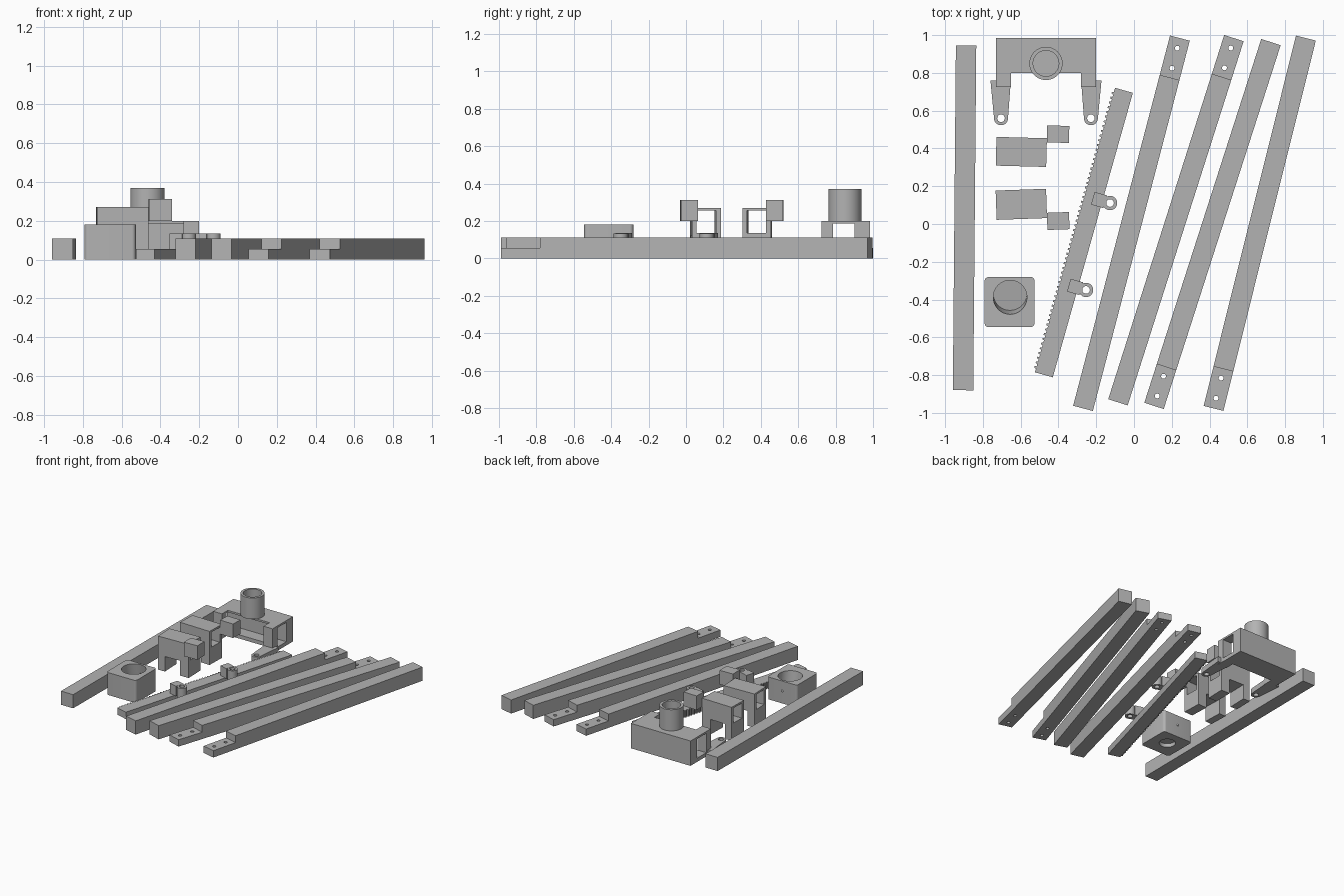
import bpy, bmesh, math
from mathutils import Vector, Matrix

if "Cube" in bpy.data.objects:
    bpy.data.objects.remove(bpy.data.objects["Cube"])

GREY = bpy.data.materials.new("plain_grey")
GREY.diffuse_color = (0.45, 0.45, 0.45, 1)
GREY.use_nodes = True
GREY.node_tree.nodes["Principled BSDF"].inputs["Base Color"].default_value = GREY.diffuse_color


def prism(name, pts, z0, z1):
    """Vertical extrusion of a counter-clockwise outline."""
    bm = bmesh.new()
    low = [bm.verts.new((x, y, z0)) for x, y in pts]
    high = [bm.verts.new((x, y, z1)) for x, y in pts]
    bm.faces.new(low[::-1])
    bm.faces.new(high)
    n = len(pts)
    for i in range(n):
        j = (i + 1) % n
        bm.faces.new((low[i], low[j], high[j], high[i]))
    me = bpy.data.meshes.new(name)
    bm.to_mesh(me)
    bm.free()
    me.materials.append(GREY)
    ob = bpy.data.objects.new(name, me)
    bpy.context.collection.objects.link(ob)
    return ob


def box(name, x0, x1, y0, y1, z0, z1):
    return prism(name, [(x0, y0), (x1, y0), (x1, y1), (x0, y1)], z0, z1)


def arc(x, y, r, a0=0, a1=360, n=40):
    full = a1 - a0 == 360
    steps = n if full else n + 1
    return [(x + r * math.cos(math.radians(a0 + (a1 - a0) * i / n)),
             y + r * math.sin(math.radians(a0 + (a1 - a0) * i / n))) for i in range(steps)]


def disc(name, x, y, r, z0, z1, n=40):
    return prism(name, arc(x, y, r, n=n), z0, z1)


def combine(ob, tools, operation='DIFFERENCE'):
    """Apply booleans and remove the tool objects."""
    for t in tools:
        m = ob.modifiers.new("bool", 'BOOLEAN')
        m.operation, m.object, m.solver = operation, t, 'EXACT'
    dg = bpy.context.evaluated_depsgraph_get()
    dg.update()
    me = bpy.data.meshes.new_from_object(ob.evaluated_get(dg))
    ob.modifiers.clear()
    ob.data = me
    for t in tools:
        bpy.data.objects.remove(t)
    return ob


def smooth(ob):
    bpy.ops.object.select_all(action='DESELECT')
    ob.select_set(True)
    bpy.context.view_layer.objects.active = ob
    bpy.ops.object.shade_smooth_by_angle(angle=math.radians(30))


def place(ob, a, b):
    """Move a part built along +y from the origin onto the line a to b."""
    d = Vector(b) - Vector(a)
    ob.matrix_world = Matrix.Translation((a[0], a[1], 0)) @ Matrix.Rotation(math.atan2(-d.x, d.y), 4, 'Z')


W, H = 0.054, 0.11   # beam half width, beam height

# Long square beams; four have a half-lap end with two peg holes
beams = [("left_beam", (-0.905, -0.88), (-0.889, 0.945), False),
         ("lap_beam_1", (0.243, 0.984), (-0.27, -0.976), True),
         ("lap_beam_2", (0.529, 0.984), (-0.085, -0.944), True),
         ("lap_beam_3", (0.106, -0.963), (0.725, 0.963), True),
         ("lap_beam_4", (0.421, -0.976), (0.91, 0.984), True)]
for name, a, b, lap in beams:
    L = (Vector(b) - Vector(a)).length
    ob = box(name, -W, W, 0, L, 0, H)
    if lap:
        combine(ob, [box("cut", -0.1, 0.1, -0.1, 0.215, H / 2, 0.2)]
                + [disc("cut", 0, y, 0.013, -0.1, 0.2, 16) for y in (0.055, 0.165)])
    place(ob, a, b)

# Toothed rack: thin beam with a row of teeth along its left side
a, b = (-0.482, -0.797), (-0.058, 0.709)
L = (Vector(b) - Vector(a)).length
pitch = 0.026
count = int((L - 0.03) / pitch)
outline = [(-W + 0.01, 0), (W, 0), (W, L), (-W + 0.01, L)]
for i in reversed(range(count)):
    y = 0.02 + i * pitch
    outline += [(-W + 0.01, y + 0.013), (-W, y + 0.011), (-W, y + 0.002), (-W + 0.01, y)]
place(prism("toothed_rack", outline, 0, H / 2), a, b)

# Two eyelet clips sitting on the rack
for i, (cx, cy) in enumerate([(-0.312, -0.333), (-0.185, 0.127)]):
    ang = math.radians(-16)
    blk = box("clip_block_%d" % (i + 1), -0.034, 0.034, -0.035, 0.035, H / 2, 0.135)
    blk.matrix_world = Matrix.Translation((cx, cy, 0)) @ Matrix.Rotation(ang, 4, 'Z')
    ring = disc("clip_ring_%d" % (i + 1), cx + 0.058, cy - 0.016, 0.038, H / 2, 0.134, 32)
    combine(ring, [disc("cut", cx + 0.058, cy - 0.016, 0.02, -0.1, 0.3, 32)])
    smooth(ring)

# U-shaped bracket, hollow between its legs with windows through the sides
u = [(-0.73, 0.725), (-0.65, 0.725), (-0.65, 0.8), (-0.28, 0.8),
     (-0.28, 0.725), (-0.2, 0.725), (-0.2, 0.985), (-0.73, 0.985)]
bracket = prism("bracket", u, 0, 0.2)
combine(bracket, [box("cut", -0.9, 0, 0.785, 0.9, 0.03, 0.185)])

# Open cup on the bracket
cup = disc("cup", -0.466, 0.85, 0.088, 0.2, 0.37, 48)
combine(cup, [disc("cut", -0.466, 0.85, 0.068, 0.215, 0.5, 48)])
smooth(cup)

# Tapered arms with eyelet ends, one under each leg
for name, cx, s in (("left_arm", -0.704, -1), ("right_arm", -0.228, 1)):
    inner, outer = 0.052, 0.056
    lo, hi = (outer, inner) if s < 0 else (inner, outer)
    arm = prism(name, arc(cx, 0.56, 0.037, 180, 360, 20) + [(cx + hi, 0.76), (cx - lo, 0.76)], 0.002, 0.045)
    combine(arm, [disc("cut", cx, 0.56, 0.02, -0.1, 0.2, 32)])
    smooth(arm)

# Two windowed housings, each with an open-bottomed hood at one corner
for i, (y0, y1, hy0, hy1, tilt) in enumerate([(0.03, 0.185, -0.033, 0.058, 2),
                                              (0.303, 0.455, 0.433, 0.523, -1.5)]):
    yc = (y0 + y1) / 2
    house = box("housing_%d" % (i + 1), -0.73, -0.463, y0, y1, 0, 0.27)
    combine(house, [box("cut", -0.9, -0.3, y0 + 0.025, y1 - 0.025, 0.135, 0.255),
                    box("cut", -0.67, -0.54, y0 - 0.1, y1 + 0.1, -0.1, 0.12)])
    hood = box("hood_%d" % (i + 1), -0.463, -0.346, hy0, hy1, 0.2, 0.313)
    combine(hood, [box("cut", -0.448, -0.361, hy0 + 0.015, hy1 - 0.015, 0.1, 0.298)])
    turn = (Matrix.Translation((-0.5, yc, 0)) @ Matrix.Rotation(math.radians(tilt), 4, 'Z')
            @ Matrix.Translation((0.5, -yc, 0)))
    house.matrix_world = turn
    hood.matrix_world = turn

# Rounded socket block with a slanted bore, a bottom recess and a side hole
cx, cy, h, r = -0.659, -0.413, 0.132, 0.02
corners = []
for sx, sy, a0 in ((1, 1, 0), (-1, 1, 90), (-1, -1, 180), (1, -1, 270)):
    corners += arc(cx + sx * (h - r), cy + sy * (h - r), r, a0, a0 + 90, 6)
socket = prism("socket_block", corners, 0, 0.18)
bore = disc("cut", 0, 0, 0.089, -0.12, 0.1, 48)
bore.matrix_world = Matrix.Translation((-0.656, -0.388, 0.18)) @ Matrix.Rotation(math.radians(9), 4, 'X')
pin = disc("cut", 0, 0, 0.008, -0.03, 0.03, 12)
pin.matrix_world = Matrix.Translation((cx, cy + h, 0.1)) @ Matrix.Rotation(math.radians(90), 4, 'X')
combine(socket, [bore, disc("cut", cx, cy + 0.01, 0.06, -0.1, 0.03, 40), pin])
smooth(socket)
